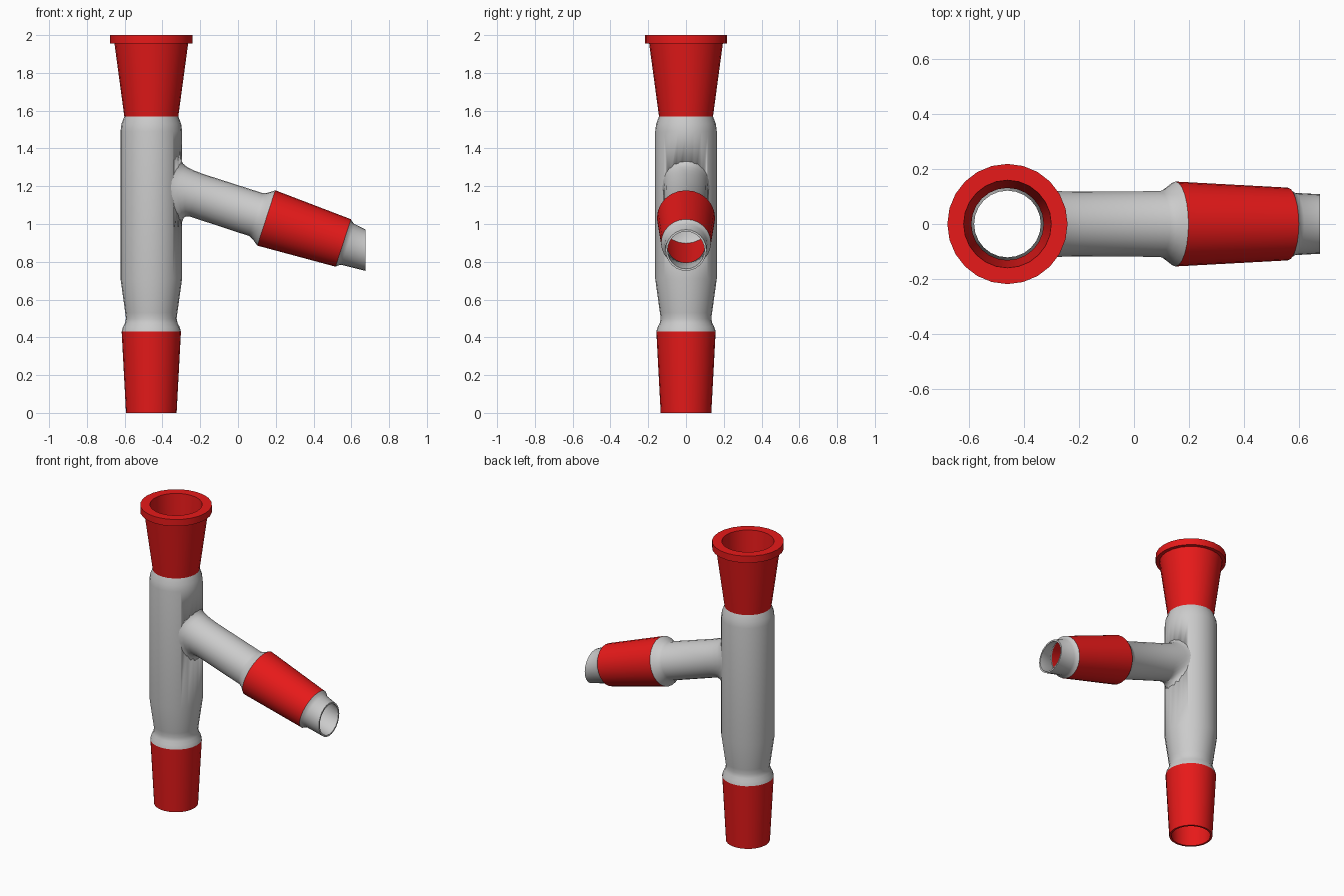
import bpy, bmesh, math
from mathutils import Vector

if "Cube" in bpy.data.objects:
    bpy.data.objects.remove(bpy.data.objects["Cube"])

N = 24
AX = -0.459                       # x of the main tube's axis
TILT = math.radians(18)
C, S = math.cos(TILT), math.sin(TILT)
ORIGIN = Vector((0.15, 0, 1.032))  # start of the side joint
D, U, V = Vector((C, 0, -S)), Vector((S, 0, C)), Vector((0, 1, 0))
ANGLES = [2 * math.pi * i / N for i in range(N)]

red = bpy.data.materials.new("red")
red.diffuse_color = (0.8, 0.01, 0.01, 1)
red.use_nodes = True
red.node_tree.nodes["Principled BSDF"].inputs["Base Color"].default_value = red.diffuse_color


def skin(name, rings, mat=None, loop=True):
    """Bridge a list of rings; loop joins the last ring to the first."""
    bm = bmesh.new()
    vs = [[bm.verts.new(p) for p in ring] for ring in rings]
    pairs = list(zip(vs, vs[1:])) + ([(vs[-1], vs[0])] if loop else [])
    for a, b in pairs:
        for i in range(N):
            j = (i + 1) % N
            bm.faces.new((a[i], a[j], b[j], b[i]))
    if not loop:
        bm.faces.new(vs[0])
        bm.faces.new(vs[-1])
    bmesh.ops.recalc_face_normals(bm, faces=bm.faces)
    me = bpy.data.meshes.new(name)
    bm.to_mesh(me)
    bm.free()
    for p in me.polygons:
        p.use_smooth = True
    me.set_sharp_from_angle(angle=math.radians(35))
    if mat:
        me.materials.append(mat)
    ob = bpy.data.objects.new(name, me)
    bpy.context.collection.objects.link(ob)
    return ob


def main_ring(r, z):
    return [Vector((AX + r * math.cos(a), r * math.sin(a), z)) for a in ANGLES]


def arm_ring(r, s):
    return [ORIGIN + D * s + U * (r * math.cos(a)) + V * (r * math.sin(a)) for a in ANGLES]


def arm_cut(ry, up, down, surface):
    """Arm ring whose points slide along the arm until x = surface(y)."""
    out = []
    for a in ANGLES:
        w = (up if math.cos(a) > 0 else down) * math.cos(a)
        y = ry * math.sin(a)
        s = (surface(y) - ORIGIN.x - w * S) / C
        out.append(ORIGIN + D * s + U * w + V * y)
    return out


def tube_wall(y):
    return AX + math.sqrt(0.160 ** 2 - y * y)


def end_plane(y):
    return 0.675


# Main vertical tube: outside going up, inside going down
body = skin("main_tube", [main_ring(r, z) for r, z in [
    (.157, .43), (.150, .455), (.139, .475), (.134, .50), (.138, .53), (.163, .71),
    (.163, 1.49), (.158, 1.53), (.143, 1.57),
    (.131, 1.57), (.146, 1.52), (.150, 1.48), (.150, .71), (.121, .50), (.143, .43)]])

# Opening from the main tube into the side arm
cutter = skin("arm_opening_cutter", [arm_ring(.105, -.64), arm_ring(.105, -.38)], loop=False)
cutter.hide_render = True
cutter.hide_viewport = True
mod = body.modifiers.new("opening", 'BOOLEAN')
mod.operation = 'DIFFERENCE'
mod.solver = 'EXACT'
mod.object = cutter

# Lower tapered joint
skin("lower_joint", [main_ring(r, z) for r, z in [
    (.134, 0), (.157, .43), (.143, .43), (.121, 0)]], red)

# Upper socket with rim
skin("upper_socket", [main_ring(r, z) for r, z in [
    (.143, 1.57), (.195, 1.955), (.218, 1.955), (.218, 2), (.159, 2), (.131, 1.57)]], red)

# Side arm with blended root and flare at the joint
root = arm_cut(.125, .152, .192, tube_wall)
corner = arm_cut(.120, .120, .120, tube_wall)
straight = arm_ring(.118, -.391)
blend = [[p * (1 - t) ** 2 + q * (2 * t * (1 - t)) + r * t * t
          for p, q, r in zip(root, corner, straight)] for t in (0, .25, .5, .75, 1)]
outer = [arm_ring(r, s) for r, s in [(.119, -.058), (.127, -.038), (.141, -.018), (.154, 0)]]
inner = [arm_ring(r, s) for r, s in [(.141, 0), (.106, -.05)]]
skin("side_arm", blend + outer + inner + [arm_cut(.105, .105, .105, tube_wall)])

# Side tapered joint
skin("side_joint", [arm_ring(r, s) for r, s in [
    (.154, 0), (.132, .428), (.119, .428), (.141, 0)]], red)

# Drip tip, cut off vertically
skin("drip_tip", [arm_ring(.132, .428), arm_ring(.122, .438), arm_ring(.113, .455),
                  arm_cut(.108, .104, .104, end_plane), arm_cut(.098, .094, .094, end_plane),
                  arm_ring(.101, .455), arm_ring(.119, .428)])
